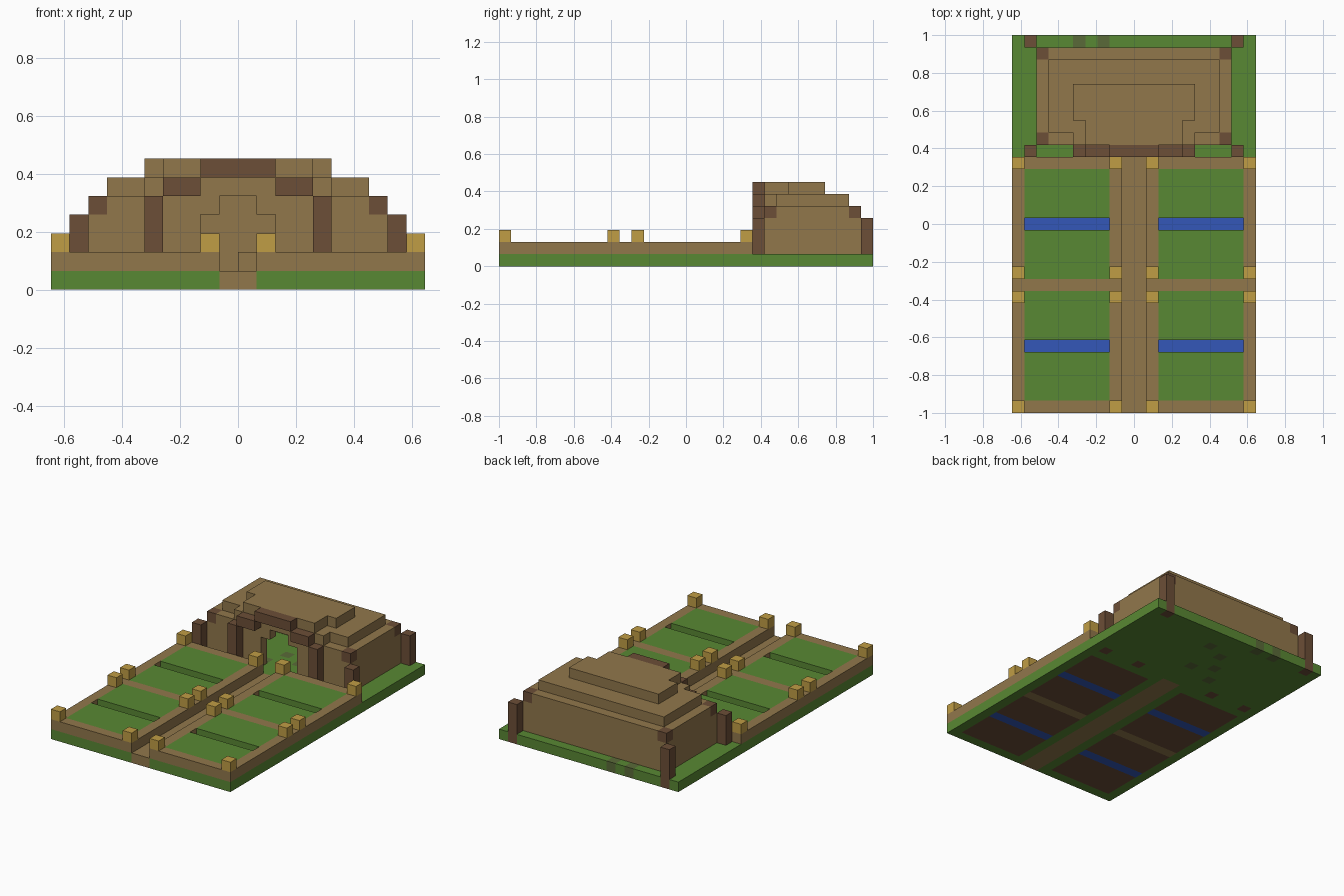
import bpy
import bmesh
from mathutils import Vector

cube = bpy.data.objects.get("Cube")
if cube:
    bpy.data.objects.remove(cube, do_unlink=True)

NX, NY = 20, 31          # plot size in blocks
S = 2 / NY               # block edge length


def material(name, rgb):
    lin = [((c / 255 + 0.055) / 1.055) ** 2.4 for c in rgb]
    m = bpy.data.materials.new(name)
    m.use_nodes = True
    m.diffuse_color = (*lin, 1)
    m.node_tree.nodes["Principled BSDF"].inputs["Base Color"].default_value = (*lin, 1)
    return m


GRASS = material("grass_green", (89, 136, 51))
MOSS = material("moss_green", (90, 106, 56))
SAND = material("sand_tan", (145, 119, 75))
WOOD = material("dark_brown", (108, 78, 55))
GOLD = material("lamp_gold", (192, 157, 69))
WATER = material("water_blue", (51, 87, 184))

DIRS = [Vector(d) for d in ((1, 0, 0), (-1, 0, 0), (0, 1, 0),
                            (0, -1, 0), (0, 0, 1), (0, 0, -1))]


def mirrored(a, b):
    """The block range a..b and its mirror image across the centre line."""
    return [(a, b), (NX - 1 - b, NX - 1 - a)]


def blocks(name, fills):
    """Fill inclusive block ranges (x, y, z, material); later ones replace
    earlier ones and None carves. Only exposed faces are made."""
    cells = {}
    for xr, yr, zr, mat in fills:
        for i in range(xr[0], xr[1] + 1):
            for j in range(yr[0], yr[1] + 1):
                for k in range(zr[0], zr[1] + 1):
                    cells[i, j, k] = mat
    cells = {c: m for c, m in cells.items() if m}
    mats = list(dict.fromkeys(cells.values()))
    bm = bmesh.new()
    for c, mat in cells.items():
        mid = Vector(c) + Vector((0.5, 0.5, 0.5))
        for d in DIRS:
            if tuple(int(v) for v in Vector(c) + d) in cells:
                continue
            u = Vector((d.y, d.z, d.x))
            w = d.cross(u)
            pts = [mid + (d + u * a + w * b) / 2
                   for a, b in ((-1, -1), (1, -1), (1, 1), (-1, 1))]
            f = bm.faces.new([bm.verts.new(((p.x - NX / 2) * S,
                                            (p.y - NY / 2) * S, p.z * S)) for p in pts])
            f.material_index = mats.index(mat)
    bmesh.ops.remove_doubles(bm, verts=bm.verts, dist=S / 100)
    bmesh.ops.dissolve_limit(bm, angle_limit=0.02, verts=bm.verts,
                             edges=bm.edges, delimit={'MATERIAL'})
    me = bpy.data.meshes.new(name)
    bm.to_mesh(me)
    bm.free()
    for m in mats:
        me.materials.append(m)
    ob = bpy.data.objects.new(name, me)
    bpy.context.collection.objects.link(ob)
    return ob


FIELDS = [(1, 9), (11, 19)]      # front and rear field rows
PILLARS = [(1, 21), (1, 30), (5, 21)]

# ground: grass, soil beds, water channels, paths, pillar footings, moss
ground = [((0, 19), (0, 30), (0, 0), GRASS)]
for xr in mirrored(1, 7):
    for y0, y1 in FIELDS:
        ground.append((xr, (y0, y1), (0, 0), WOOD))
        ground.append((xr, (y0 + 4, y0 + 4), (0, 0), WATER))
    ground.append((xr, (10, 10), (0, 0), SAND))
ground.append(((9, 10), (0, 20), (0, 0), SAND))
for x, y in PILLARS:
    for xr in mirrored(x, x):
        ground.append((xr, (y, y), (0, 0), WOOD))
for x, y in ((5, 30), (7, 30), (8, 25), (9, 27), (10, 24), (11, 28), (7, 23)):
    ground.append(((x, x), (y, y), (0, 0), MOSS))
blocks("ground", ground)

# raised borders around the fields, crops, and corner lamps
borders, crops, lamps = [], [], []
for xr in mirrored(0, 8):
    borders.append((xr, (0, 20), (1, 1), SAND))
for xr in mirrored(1, 7):
    for y0, y1 in FIELDS:
        borders.append((xr, (y0, y1), (1, 1), None))
        crops.append((xr, (y0, y1), (1, 1), GRASS))
        crops.append((xr, (y0 + 4, y0 + 4), (1, 1), None))
for x in (0, 8):
    for xr in mirrored(x, x):
        for y in (0, 9, 11, 20):
            lamps.append((xr, (y, y), (2, 2), GOLD))
blocks("field_borders", borders)
blocks("crops", crops)
blocks("lamps", lamps)

# hollow house with stepped doorway, dark eave corners and stepped roof
house = [
    ((2, 17), (22, 29), (1, 4), SAND),
    ((3, 16), (23, 28), (1, 4), None),
    ((8, 11), (22, 22), (1, 3), None),
    ((9, 10), (22, 22), (4, 4), None),
    ((3, 16), (23, 28), (5, 5), SAND),
    ((5, 14), (22, 22), (5, 5), SAND),
    ((5, 14), (24, 26), (6, 6), SAND),
    ((6, 13), (22, 23), (6, 6), SAND),
]
for xr in mirrored(2, 2):
    for y in (22, 29):
        house.append((xr, (y, y), (4, 4), WOOD))
blocks("house", house)
blocks("inner_seat", [((10, 10), (27, 27), (1, 1), SAND)])

# timber pillars and stepped beams over the doorway
pillars, beams = [], []
for x, y in PILLARS:
    for xr in mirrored(x, x):
        pillars.append((xr, (y, y), (1, 4 if x == 5 else 3), WOOD))
for xr in mirrored(6, 7):
    beams.append((xr, (21, 21), (5, 5), WOOD))
beams.append(((8, 11), (21, 21), (6, 6), WOOD))
blocks("pillars", pillars)
blocks("door_beams", beams)
